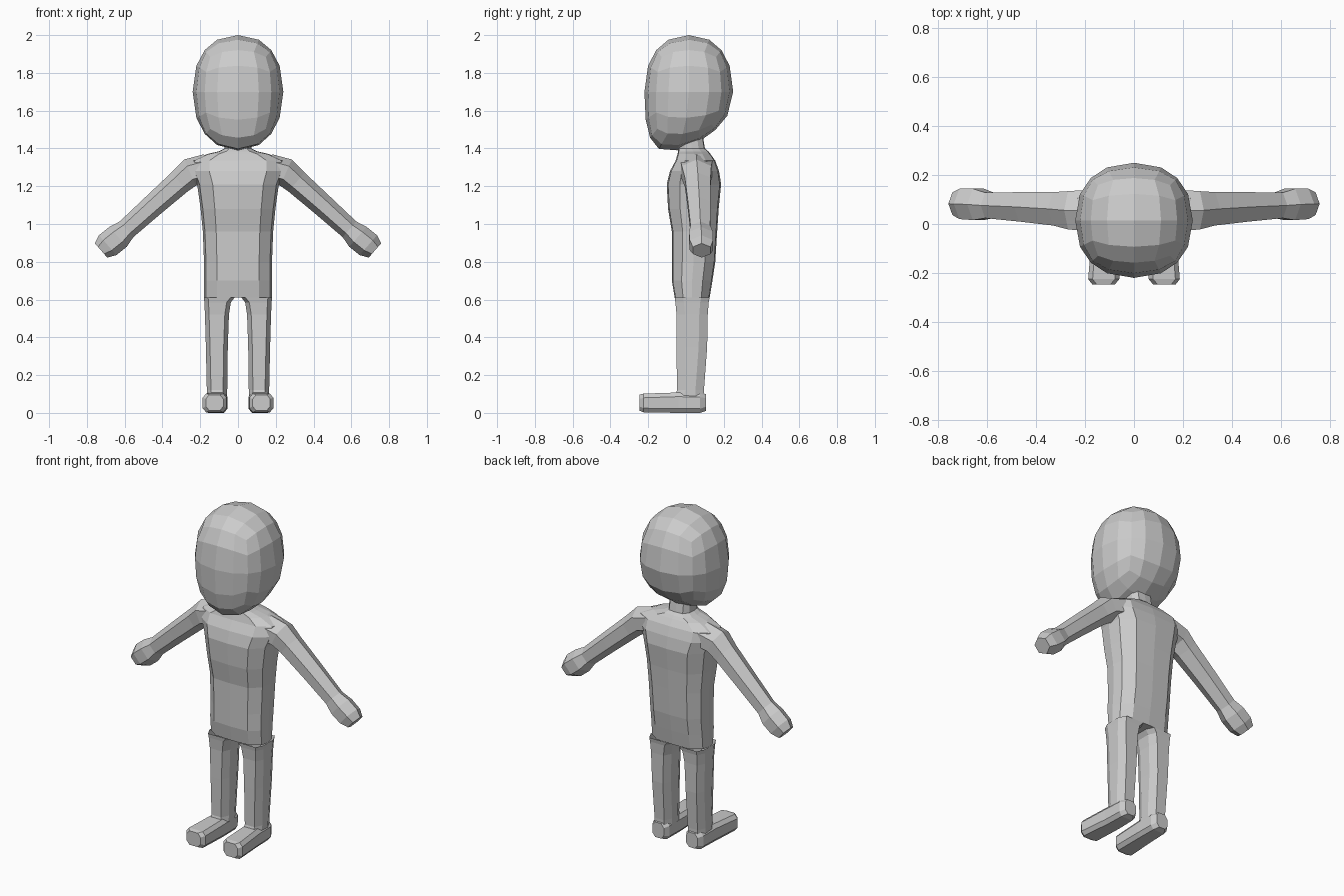
import bpy, bmesh, math
from mathutils import Vector


def finish(name, bm, mirror=False):
    bmesh.ops.recalc_face_normals(bm, faces=bm.faces)
    me = bpy.data.meshes.new(name)
    bm.to_mesh(me)
    bm.free()
    ob = bpy.data.objects.new(name, me)
    bpy.context.collection.objects.link(ob)
    if mirror:
        ob.modifiers.new("Mirror", 'MIRROR')
    return ob


def loft(name, rings, start=False, end=False, mirror=False):
    """Skin a list of equal-length point rings, with optional end caps."""
    bm = bmesh.new()
    vs = [[bm.verts.new(p) for p in r] for r in rings]
    n = len(vs[0])
    for a, b in zip(vs, vs[1:]):
        for i in range(n):
            j = (i + 1) % n
            bm.faces.new((a[i], a[j], b[j], b[i]))
    if start:
        bm.faces.new(vs[0][::-1])
    if end:
        bm.faces.new(vs[-1])
    return finish(name, bm, mirror)


def octagon(u0, u1, v0, v1, cu, cv):
    """Chamfered rectangle."""
    return [(u0 + cu, v0), (u1 - cu, v0), (u1, v0 + cv), (u1, v1 - cv),
            (u1 - cu, v1), (u0 + cu, v1), (u0, v1 - cv), (u0, v0 + cv)]


# head: spherified 4x4 cube, jaw pulled forward and down
bm = bmesh.new()
bmesh.ops.create_cube(bm, size=2)
bmesh.ops.subdivide_edges(bm, edges=bm.edges[:], cuts=3, use_grid_fill=True)
for v in bm.verts:
    n = 2.25
    d = v.co / sum(abs(c) ** n for c in v.co) ** (1 / n)
    low = max(0, -d.z) ** 2
    y = 0.015 + 0.235 * d.y - 0.06 * low
    v.co = (0.24 * d.x, y, 1.70 + 0.30 * d.z + 0.22 * y * low)
finish("head", bm)


# torso and neck: 12-sided sections (z, half width, front y, back y)
def body_ring(z, w, y0, y1):
    m, h = (y0 + y1) / 2, (y1 - y0) / 2
    right = [(0, -1), (0.62, -0.95), (0.94, -0.52), (1, 0), (0.94, 0.52), (0.62, 0.95), (0, 1)]
    pts = right + [(-x, y) for x, y in right[-2:0:-1]]
    return [(w * x, m + h * y, z) for x, y in pts]


torso = [(0.61, 0.180, -0.06, 0.125), (0.70, 0.180, -0.075, 0.14),
         (0.80, 0.180, -0.075, 0.155), (0.96, 0.186, -0.075, 0.165),
         (1.08, 0.198, -0.095, 0.173), (1.21, 0.216, -0.102, 0.186),
         (1.28, 0.245, -0.085, 0.175), (1.335, 0.245, -0.055, 0.155),
         (1.37, 0.165, -0.045, 0.13), (1.385, 0.10, -0.042, 0.118),
         (1.40, 0.072, -0.04, 0.10), (1.46, 0.072, -0.04, 0.09)]
loft("torso", [body_ring(*r) for r in torso], start=True)

# legs: chamfered sections (z, inner x, outer x, front y, back y)
leg = [(0.61, 0.018, 0.180, -0.06, 0.125), (0.585, 0.038, 0.178, -0.056, 0.12),
       (0.52, 0.048, 0.175, -0.05, 0.115), (0.35, 0.054, 0.170, -0.05, 0.112),
       (0.12, 0.057, 0.165, -0.048, 0.095), (0.08, 0.057, 0.165, -0.06, 0.095)]
loft("legs", [[(x, y, z) for x, y in octagon(a, b, c, d, 0.022, 0.045)]
              for z, a, b, c, d in leg], mirror=True)

# feet: sections along y (y, inner x, outer x, bottom z, top z)
foot = [(0.105, 0.075, 0.150, 0.01, 0.10), (0.075, 0.058, 0.168, 0.0, 0.105),
        (-0.04, 0.056, 0.172, 0.0, 0.108), (-0.225, 0.060, 0.187, 0.003, 0.102),
        (-0.247, 0.078, 0.170, 0.012, 0.096)]
loft("feet", [[(x, y, z) for x, z in octagon(a, b, c, d, 0.018, 0.022)]
              for y, a, b, c, d in foot], start=True, end=True, mirror=True)


# arms and hands: hexagons along the arm
# (centre x, y, z, tilt from x axis in degrees, half height, half depth)
def arm_ring(x, y, z, tilt, h, d):
    t = math.radians(tilt)
    up = Vector((math.sin(t), 0, math.cos(t)))
    c = Vector((x, y, z))
    return [c + up * (h * a) + Vector((0, d * b, 0))
            for a, b in [(1, 0), (0.5, 1), (-0.5, 1), (-1, 0), (-0.5, -1), (0.5, -1)]]


arm = [(0.17, 0.055, 1.295, 8, 0.075, 0.085), (0.254, 0.056, 1.272, 24, 0.076, 0.078),
       (0.31, 0.062, 1.222, 40, 0.066, 0.068), (0.45, 0.070, 1.098, 40, 0.060, 0.060),
       (0.59, 0.076, 0.972, 41, 0.055, 0.052), (0.635, 0.080, 0.932, 41, 0.070, 0.064),
       (0.69, 0.082, 0.888, 41, 0.070, 0.062), (0.725, 0.083, 0.860, 41, 0.050, 0.046)]
loft("arms", [arm_ring(*r) for r in arm], end=True, mirror=True)
